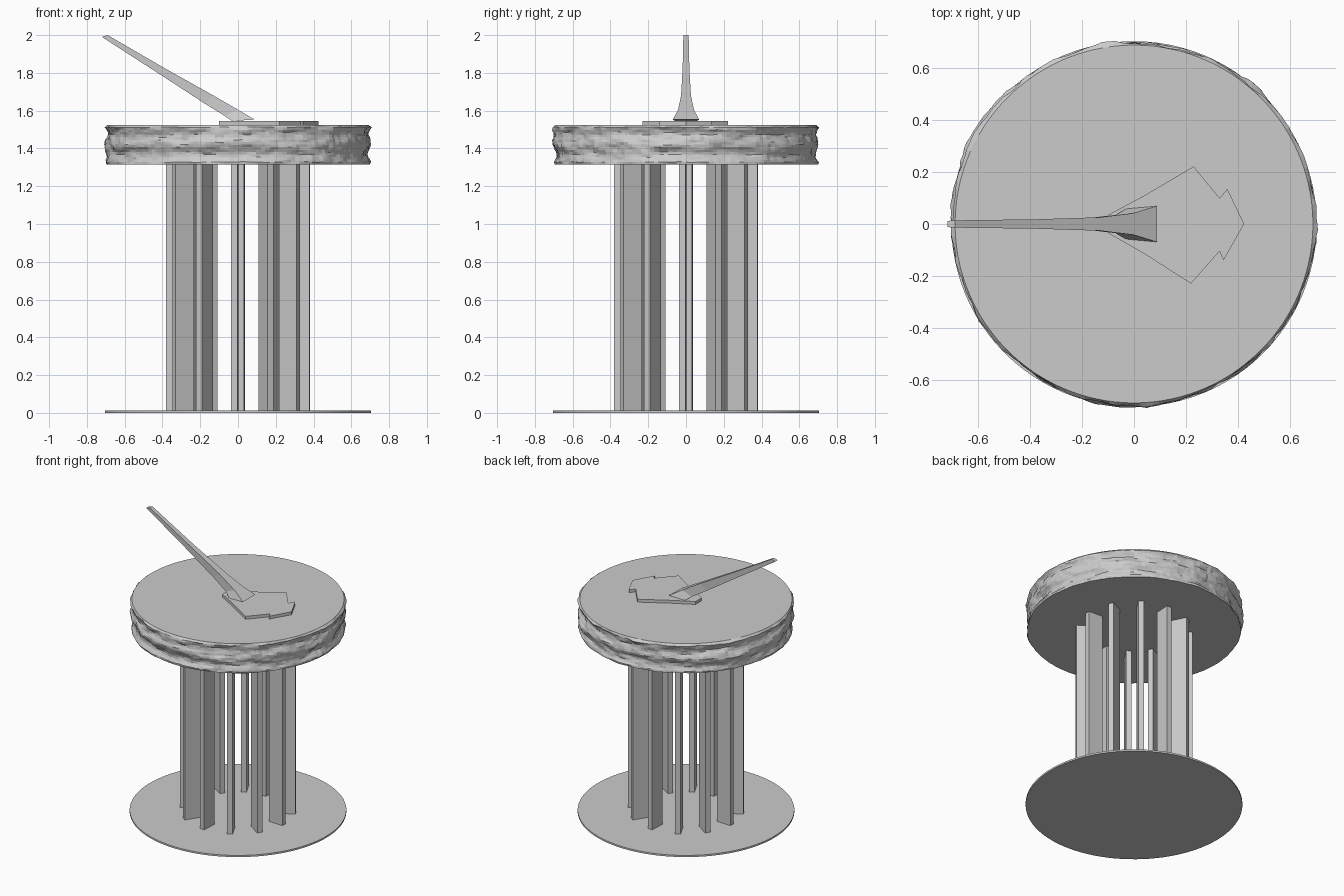
import bpy, bmesh, math
from mathutils import Vector, Matrix, noise

cube = bpy.data.objects.get("Cube")
if cube:
    bpy.data.objects.remove(cube, do_unlink=True)

stone = bpy.data.materials.new("grey_stone")
stone.use_nodes = True
GREY = (0.6, 0.6, 0.6, 1)
stone.diffuse_color = GREY
stone.node_tree.nodes["Principled BSDF"].inputs["Base Color"].default_value = GREY


def finish(name, bm):
    """Turn a bmesh into a named, flat shaded object."""
    bmesh.ops.recalc_face_normals(bm, faces=bm.faces)
    mesh = bpy.data.meshes.new(name)
    bm.to_mesh(mesh)
    bm.free()
    mesh.materials.append(stone)
    obj = bpy.data.objects.new(name, mesh)
    bpy.context.collection.objects.link(obj)
    return obj


def loft(name, rings):
    """Skin a list of closed rings and cap both ends."""
    bm = bmesh.new()
    loops = [[bm.verts.new(p) for p in ring] for ring in rings]
    n = len(loops[0])
    for a, b in zip(loops, loops[1:]):
        for i in range(n):
            j = (i + 1) % n
            bm.faces.new((a[i], a[j], b[j], b[i]))
    bm.faces.new(loops[0][::-1])
    bm.faces.new(loops[-1])
    return finish(name, bm)


def circle(radius, z, n=96):
    return [(radius * math.cos(math.tau * i / n), radius * math.sin(math.tau * i / n), z)
            for i in range(n)]


# Thin round base
loft("base_disc", [circle(0.705, 0), circle(0.705, 0.012)])

# Ring of twelve radial upright fins, turned slightly clockwise
INNER, OUTER, THICK = 0.272, 0.38, 0.036
for k in range(12):
    bm = bmesh.new()
    turn = Matrix.Rotation(math.radians(30 * k - 3), 4, 'Z')
    place = Matrix.Translation(((INNER + OUTER) / 2, 0, 0.665))
    size = Matrix.Diagonal((OUTER - INNER, THICK, 1.31, 1))
    bmesh.ops.create_cube(bm, size=1, matrix=turn @ place @ size)
    finish(f"pillar_fin_{k + 1}", bm)

# Round slab with a rough, layered edge
LOW, HIGH, ROWS, SEGMENTS = 1.315, 1.525, 16, 180
rings = []
for row in range(ROWS + 1):
    t = row / ROWS
    ring = []
    for i in range(SEGMENTS):
        a = math.tau * i / SEGMENTS
        c, s = math.cos(a), math.sin(a)
        z = LOW + (HIGH - LOW) * t
        broad = noise.noise(Vector((c * 2.5, s * 2.5, z * 9)))
        ledge = noise.noise(Vector((c * 7, s * 7, z * 26 + 2 * s)))
        chips = noise.noise(Vector((c * 22, s * 22, z * 50)))
        waist = 0.007 * math.cos(math.tau * 2 * t)
        rough = 0.016 * broad + 0.011 * ledge + 0.006 * chips + waist
        fade = 0 if row == ROWS else 0.5 if row == 0 else 1
        r = 0.69 + fade * (rough + 0.004)
        if 0 < row < ROWS:
            z += 0.004 * noise.noise(Vector((c * 12, s * 12, z * 30 + 5)))
        ring.append((r * c, r * s, z))
    rings.append(ring)
loft("rough_slab", rings)

# Raised arrow-like plate on the slab
outline = [(-0.10, -0.035), (0.04, -0.115), (0.22, -0.23), (0.33, -0.105), (0.345, -0.14),
           (0.425, 0), (0.36, 0.135), (0.33, 0.10), (0.23, 0.222), (0.04, 0.11), (-0.10, 0.035)]
loft("dial_plate", [[(x, y, z) for x, y in outline] for z in (1.523, 1.546)])

# Slanted pointer, flaring towards its foot: top x z, bottom x z, half width
stations = [(-0.69, 2.0, -0.72, 1.99, 0.014),
            (-0.38, 1.82, -0.41, 1.79, 0.018),
            (-0.13, 1.68, -0.18, 1.64, 0.026),
            (0.0, 1.605, -0.07, 1.572, 0.042),
            (0.088, 1.553, -0.03, 1.545, 0.069)]
loft("pointer", [[(xt, -w, zt), (xt, w, zt), (xb, w * 0.85, zb), (xb, -w * 0.85, zb)]
                 for xt, zt, xb, zb, w in stations])
